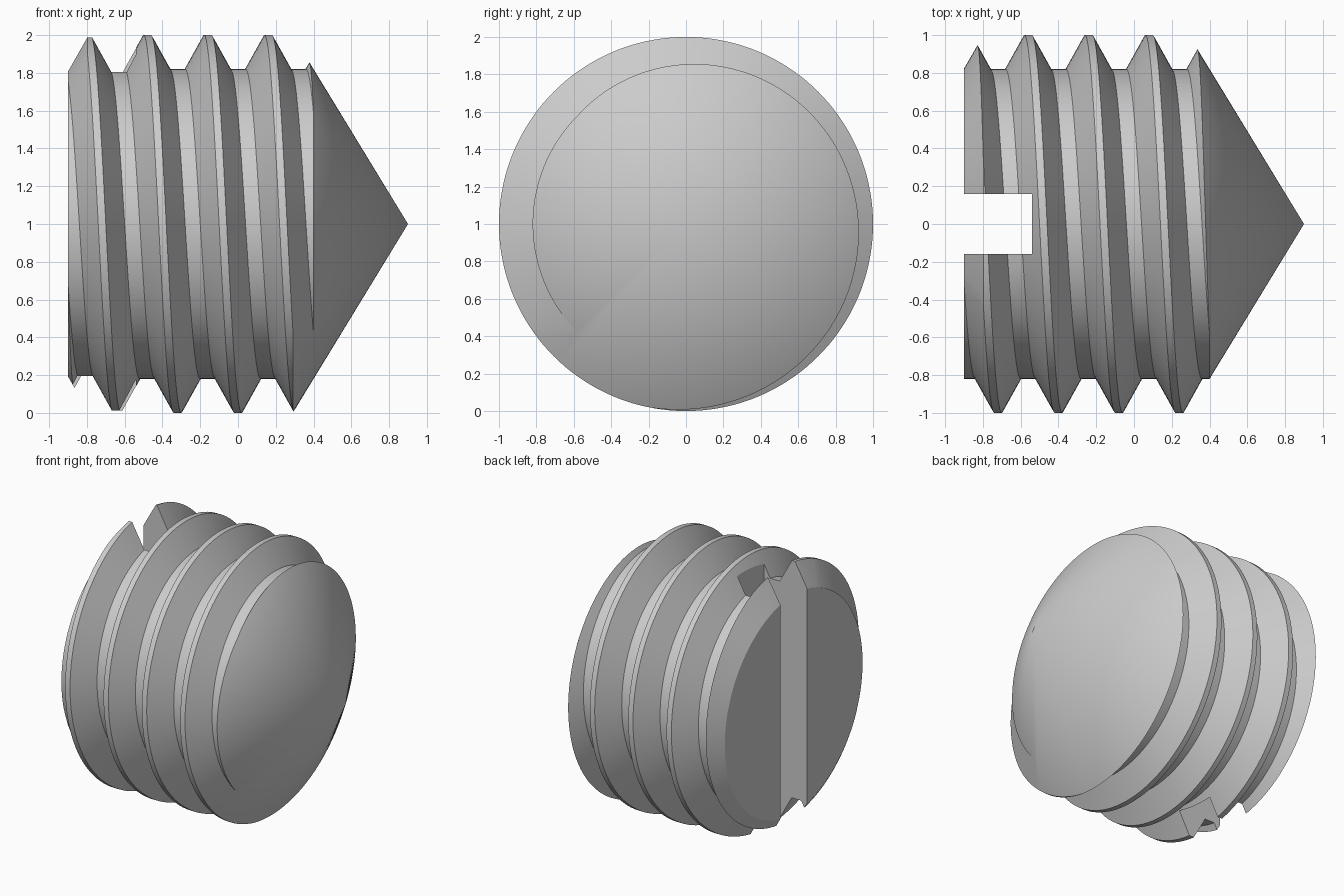
import bpy
import bmesh
from math import sin, cos, pi
from mathutils import Vector

cube = bpy.data.objects.get("Cube")
if cube:
    bpy.data.objects.remove(cube, do_unlink=True)

SEGMENTS = 144
PITCH = 0.32
ROOT, CREST = 0.82, 1.0
CENTRE = Vector((0, 0, 1))

steel = bpy.data.materials.new("grey steel")
steel.use_nodes = True
steel.diffuse_color = (0.6, 0.6, 0.6, 1)
steel.node_tree.nodes["Principled BSDF"].inputs["Base Color"].default_value = (0.6, 0.6, 0.6, 1)


def finish(bm, name):
    """Turn a bmesh into a linked object with outward normals."""
    bmesh.ops.remove_doubles(bm, verts=bm.verts, dist=1e-5)
    bmesh.ops.recalc_face_normals(bm, faces=bm.faces)
    mesh = bpy.data.meshes.new(name)
    bm.to_mesh(mesh)
    bm.free()
    mesh.materials.append(steel)
    obj = bpy.data.objects.new(name, mesh)
    bpy.context.collection.objects.link(obj)
    return obj


def thread_rod(first, last):
    """Endless-looking threaded rod along x, closed at both ends."""
    bm = bmesh.new()
    tooth = [(-0.12, ROOT), (-0.02, CREST), (0.02, CREST), (0.12, ROOT)]
    profile = [(0.16 + k * PITCH + dx, r) for k in range(first, last) for dx, r in tooth]
    profile.append((profile[0][0] + (last - first) * PITCH, ROOT))
    columns = []
    for i in range(SEGMENTS + 1):
        a = 2 * pi * i / SEGMENTS
        shift = PITCH * i / SEGMENTS
        columns.append([bm.verts.new(Vector((x - shift, r * sin(a), r * cos(a))) + CENTRE)
                        for x, r in profile])
    for left, right in zip(columns, columns[1:]):
        for j in range(len(profile) - 1):
            bm.faces.new((left[j], left[j + 1], right[j + 1], right[j]))
    # The last column meets the first one a full pitch along
    bmesh.ops.remove_doubles(bm, verts=bm.verts, dist=1e-5)
    rim = [e for e in bm.edges if e.is_boundary]
    for x in (profile[0][0] - PITCH / 2, profile[-1][0] - PITCH / 2):
        hub = bm.verts.new(Vector((x, 0, 0)) + CENTRE)
        for e in rim:
            if e.verts[0].co.x * x > 0:
                bm.faces.new((e.verts[0], e.verts[1], hub))
    return finish(bm, "threaded_screw")


def lathe(profile, name):
    """Revolve an (x, radius) profile about the screw axis."""
    bm = bmesh.new()
    verts = [bm.verts.new(Vector((x, 0, r)) + CENTRE) for x, r in profile]
    edges = [bm.edges.new(pair) for pair in zip(verts, verts[1:])]
    bmesh.ops.spin(bm, geom=verts + edges, cent=CENTRE, axis=(1, 0, 0),
                   angle=2 * pi, steps=SEGMENTS)
    return finish(bm, name)


def box(low, high, name):
    bm = bmesh.new()
    bmesh.ops.create_cube(bm, size=1)
    low, high = Vector(low), Vector(high)
    for v in bm.verts:
        v.co = (low + high) / 2 + v.co * (high - low)
    return finish(bm, name)


def cut(target, tool, operation):
    mod = target.modifiers.new(tool.name, "BOOLEAN")
    mod.operation = operation
    mod.solver = "EXACT"
    mod.object = tool
    tool.hide_render = True
    bpy.context.view_layer.objects.active = target
    bpy.ops.object.modifier_apply(modifier=mod.name)
    bpy.data.objects.remove(tool, do_unlink=True)


screw = thread_rod(-4, 5)

# Conical point at +x, flat chamfered tail at -x
slope = ROOT / 0.5
envelope = lathe([(-0.9, 0), (-0.9, 0.823), (-0.68, 1.204),
                  (0.9 - 1.2 / slope, 1.2), (0.9, 0)], "end_shape")
cut(screw, envelope, "INTERSECT")

# Driver slot across the tail
cut(screw, box((-1.2, -0.16, -0.3), (-0.54, 0.16, 2.3), "driver_slot"), "DIFFERENCE")

bpy.ops.object.select_all(action="DESELECT")
screw.select_set(True)
bpy.context.view_layer.objects.active = screw
bpy.ops.object.shade_smooth_by_angle(angle=pi / 7)
